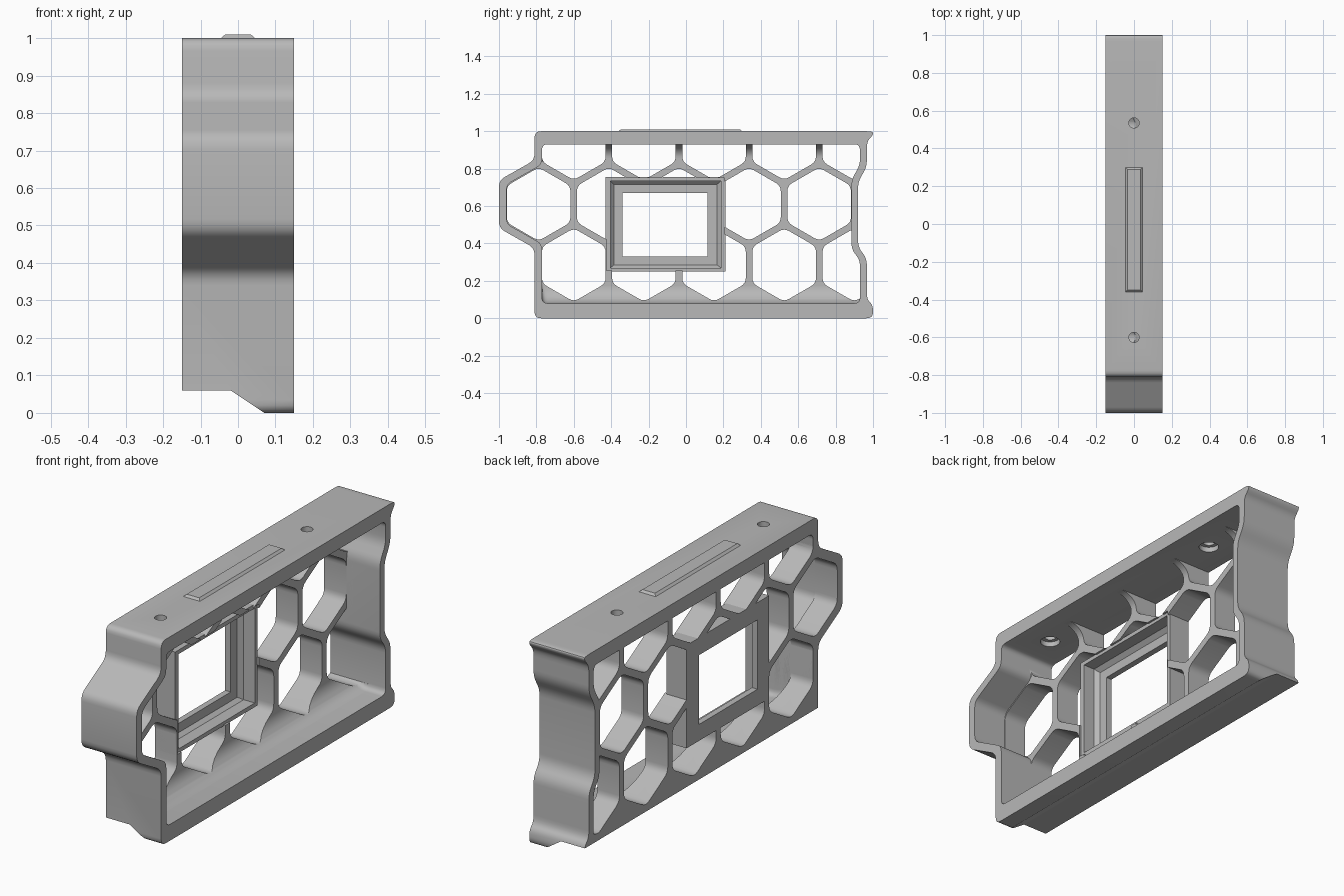
import bpy
import bmesh
import math
from mathutils import Vector

if "Cube" in bpy.data.objects:
    bpy.data.objects.remove(bpy.data.objects["Cube"], do_unlink=True)

grey = bpy.data.materials.new("plain_grey")
grey.use_nodes = True
COLOUR = (0.48, 0.48, 0.48, 1)
grey.diffuse_color = COLOUR
grey.node_tree.nodes["Principled BSDF"].inputs["Base Color"].default_value = COLOUR


def rounded(points, r, steps=5):
    """Round every corner of a closed outline."""
    out = []
    pts = [Vector(p) for p in points]
    for i, p in enumerate(pts):
        a, b = pts[i - 1] - p, pts[(i + 1) % len(pts)] - p
        start = p + a.normalized() * min(r, a.length * 0.45)
        end = p + b.normalized() * min(r, b.length * 0.45)
        for k in range(steps):
            t = k / (steps - 1)
            out.append(start * (1 - t) ** 2 + p * 2 * t * (1 - t) + end * t * t)
    return out


def loft(bm, rings):
    """Join rings of 3D points and cap both ends."""
    rows = [[bm.verts.new(p) for p in ring] for ring in rings]
    n = len(rows[0])
    for low, high in zip(rows, rows[1:]):
        for i in range(n):
            j = (i + 1) % n
            bm.faces.new((low[i], low[j], high[j], high[i]))
    bm.faces.new(rows[0][::-1])
    bm.faces.new(rows[-1])


def slices(outline, xs):
    """Place a (y, z) outline at each x."""
    return [[(x, p[0], p[1]) for p in outline] for x in xs]


def rect(y0, y1, z0, z1):
    return [(y0, z0), (y1, z0), (y1, z1), (y0, z1)]


def make(name, *solids):
    bm = bmesh.new()
    for rings in solids:
        loft(bm, rings)
    bmesh.ops.recalc_face_normals(bm, faces=bm.faces)
    mesh = bpy.data.meshes.new(name)
    bm.to_mesh(mesh)
    bm.free()
    mesh.materials.append(grey)
    ob = bpy.data.objects.new(name, mesh)
    bpy.context.collection.objects.link(ob)
    return ob


def cut(target, cutter):
    mod = target.modifiers.new("cut", "BOOLEAN")
    mod.operation = "DIFFERENCE"
    mod.solver = "EXACT"
    mod.object = cutter
    bpy.context.view_layer.objects.active = target
    bpy.ops.object.modifier_apply(modifier=mod.name)
    bpy.data.objects.remove(cutter, do_unlink=True)


BACK, FRONT, WEB = -0.15, 0.15, -0.03
THROUGH = (-0.3, 0.3)

# Outline of the frame, outside and inside
outer = rounded([(-0.81, 0), (1, 0), (1, 0.07), (0.967, 0.1), (0.967, 0.32), (0.92, 0.38),
                 (0.92, 0.73), (0.967, 0.81), (0.967, 0.945), (1, 0.98), (1, 1), (-0.81, 1),
                 (-0.81, 0.845), (-1, 0.738), (-1, 0.482), (-0.81, 0.375)], 0.035)
inner = rounded([(-0.77, 0.08), (0.93, 0.08), (0.93, 0.31), (0.885, 0.37), (0.885, 0.74),
                 (0.93, 0.82), (0.93, 0.93), (-0.77, 0.93), (-0.77, 0.822), (-0.96, 0.715),
                 (-0.96, 0.505), (-0.77, 0.398)], 0.03)

frame = make("outer_frame", slices(outer, (BACK, FRONT)))
cut(frame, make("inner_cutter", slices(inner, THROUGH)))

# Stepped underside
step = [(-0.3, -0.1), (0.07, -0.1), (0.07, 0), (-0.02, 0.06), (-0.3, 0.06)]
cut(frame, make("step_cutter", [[(x, y, z) for x, z in step] for y in (-1.2, 1.2)]))


# Counterbored holes in the top
def disc(y, z, r):
    return [(r * math.cos(a * math.pi / 16), y + r * math.sin(a * math.pi / 16), z)
            for a in range(32)]


for y in (-0.6, 0.535):
    cut(frame, make("hole_cutter", [disc(y, 0.9, 0.045), disc(y, 0.955, 0.045),
                                    disc(y, 0.955, 0.027), disc(y, 1.1, 0.027)]))

# Honeycomb web, flaring into the top and bottom plates
wide = [((p[0] - 0.05) * 1.006 + 0.05, (p[1] - 0.505) * 1.008 + 0.505) for p in inner]
web = make("honeycomb_web", slices(wide, (BACK, 0.06)))
FLARE = 0.09
rings = slices(inner, (0.3,))
for k in range(8):
    t = k / 7 * math.pi / 2
    x = WEB + FLARE * (1 - math.sin(t))
    d = FLARE * (1 - math.cos(t))
    ring = []
    for p in inner:
        shift = d if p[1] < 0.15 else -d * 0.8 if p[1] > 0.88 else 0
        ring.append((x, p[0], p[1] + shift))
    rings.append(ring)
cut(web, make("pocket_cutter", rings))

PITCH, HALF = 0.375, 0.17
cells = []
for row in range(3):
    zc = 0.285 + row * 0.325
    first = -0.788 if row == 1 else -0.6
    for col in range(5):
        yc = first + col * PITCH
        radius = HALF / math.cos(math.pi / 6)
        corners = [(yc + radius * math.sin(k * math.pi / 3),
                    zc + radius * math.cos(k * math.pi / 3)) for k in range(6)]
        cells.append(slices(rounded(corners, 0.03), THROUGH))
cut(web, make("cell_cutter", *cells))
cut(web, make("window_cutter", slices(rect(-0.425, 0.205, 0.255, 0.75), THROUGH)))

# Window surround with a stepped recess
window = make("window_surround", slices(rect(-0.43, 0.21, 0.25, 0.755), (BACK, -0.04)))
opening = rect(-0.34, 0.115, 0.33, 0.67)
lip = rect(-0.385, 0.165, 0.285, 0.715)
recess = rect(-0.405, 0.187, 0.27, 0.735)
cut(window, make("recess_cutter", slices(opening, (-0.3, -0.12)) + slices(lip, (-0.12,))
                 + slices(recess, (-0.1, 0.1))))

# Raised strip on top
strip = make("top_strip", [[(x * w, -0.03 + y * (0.285 + w), z)
                            for x, y in ((-1, -1), (1, -1), (1, 1), (-1, 1))]
                           for w, z in ((0.045, 0.995), (0.045, 1), (0.034, 1.01))])

# Soft shading with crisp edges
bpy.ops.object.select_all(action="DESELECT")
for part in (frame, web, window, strip):
    part.select_set(True)
bpy.context.view_layer.objects.active = frame
bpy.ops.object.shade_smooth_by_angle(angle=math.radians(30))
